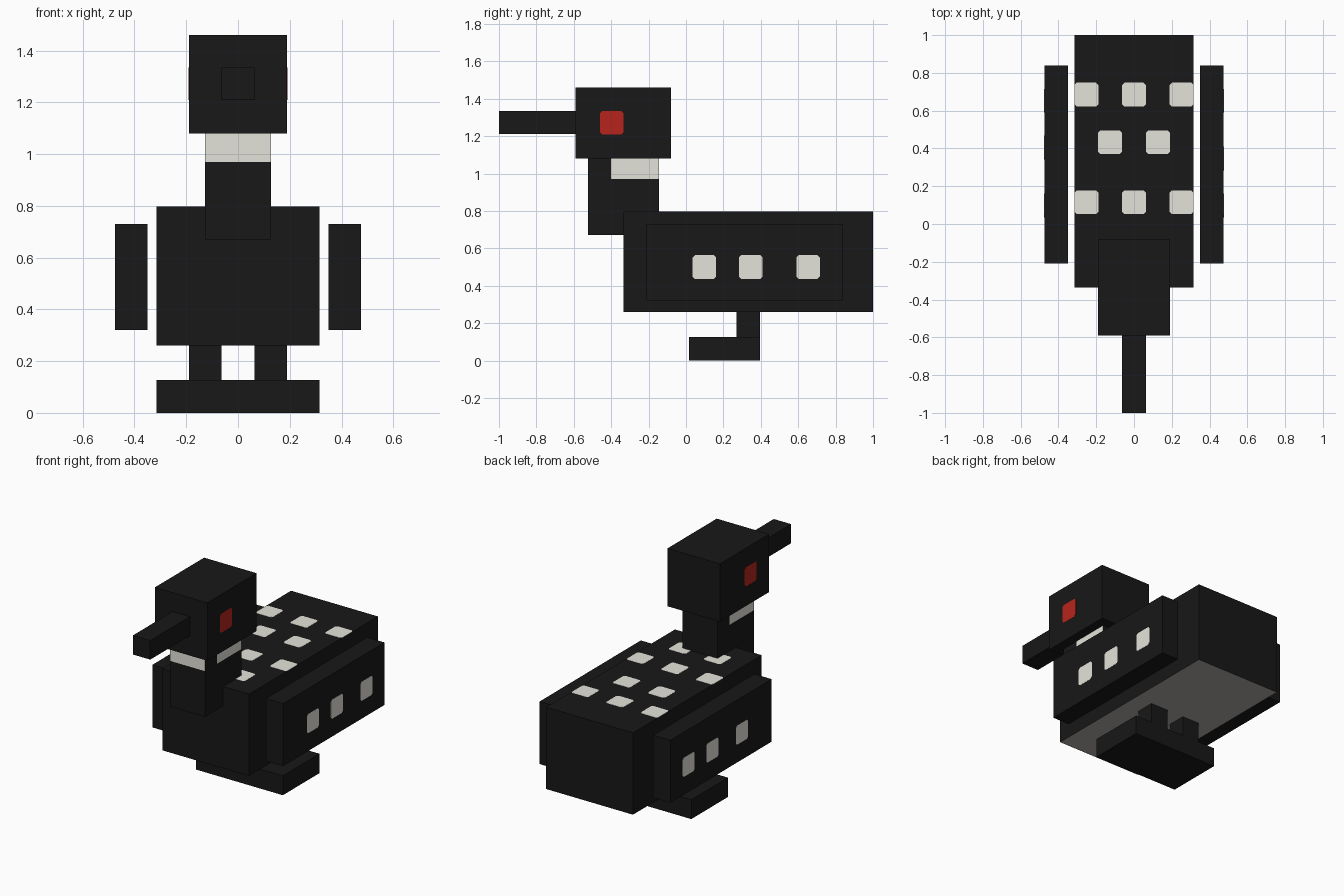
import bpy, bmesh
from mathutils import Vector

cube = bpy.data.objects.get("Cube")
if cube:
    bpy.data.objects.remove(cube, do_unlink=True)


def material(name, rgb):
    m = bpy.data.materials.new(name)
    m.use_nodes = True
    m.diffuse_color = (*rgb, 1)
    bsdf = next(n for n in m.node_tree.nodes if n.type == 'BSDF_PRINCIPLED')
    bsdf.inputs["Base Color"].default_value = (*rgb, 1)
    bsdf.inputs["Roughness"].default_value = 0.9
    return m


black = material("black", (0.009, 0.009, 0.009))
white = material("off white", (0.78, 0.77, 0.7))
grey = material("belly grey", (0.42, 0.405, 0.385))
red = material("eye red", (0.47, 0.018, 0.012))


def finish(name, bm, mats):
    mesh = bpy.data.meshes.new(name)
    bm.to_mesh(mesh)
    bm.free()
    for m in mats:
        mesh.materials.append(m)
    ob = bpy.data.objects.new(name, mesh)
    bpy.context.collection.objects.link(ob)
    return ob


def box(name, x, y, z, mats=(black,), cuts=(), rule=None):
    """Box from (min, max) pairs; cuts are (point, normal) planes, rule picks second-colour faces."""
    bm = bmesh.new()
    bmesh.ops.create_cube(bm, size=1)
    for v in bm.verts:
        v.co = Vector([sum(r) / 2 + c * (r[1] - r[0]) for c, r in zip(v.co, (x, y, z))])
    for point, normal in cuts:
        bmesh.ops.bisect_plane(bm, geom=bm.verts[:] + bm.edges[:] + bm.faces[:],
                               plane_co=point, plane_no=normal)
    bm.normal_update()
    for f in bm.faces:
        f.material_index = int(bool(rule and rule(f)))
    return finish(name, bm, mats)


def spot(name, centre, axis, mat, corner=0.012, half=0.063, lift=0.001):
    """Thin square plate with clipped corners, lying across the given axis."""
    bm = bmesh.new()
    a, b = half, half - corner
    ring = [(a, b), (b, a), (-b, a), (-a, b), (-a, -b), (-b, -a), (b, -a), (a, -b)]
    to_co = {'X': lambda u, v: Vector((0, u, v)), 'Z': lambda u, v: Vector((u, v, 0))}[axis]
    push = Vector((1, 0, 0)) if axis == 'X' else Vector((0, 0, 1))
    if axis == 'X' and centre[0] < 0:
        push = -push
    c = Vector(centre)
    face = bm.faces.new([bm.verts.new(c + to_co(u, v) - push * lift) for u, v in ring])
    out = bmesh.ops.extrude_face_region(bm, geom=[face])["geom"]
    for v in out:
        if isinstance(v, bmesh.types.BMVert):
            v.co += push * lift * 2
    bmesh.ops.recalc_face_normals(bm, faces=bm.faces)
    return finish(name, bm, [mat])


def is_collar(f):
    """Front of the neck top, plus the front half on the right and the rear half on the left."""
    c = f.calc_center_median()
    if c.z < 0.97 or abs(f.normal.z) > 0.5:
        return False
    if f.normal.x > 0.5:
        return c.y > -0.4
    if f.normal.x < -0.5:
        return c.y < -0.27
    return f.normal.y < 0


# Body with pale underside
box("body", (-0.315, 0.315), (-0.335, 1), (0.26, 0.797), (black, grey),
    rule=lambda f: f.normal.z < -0.5)

# Neck with its collar
box("neck", (-0.127, 0.127), (-0.525, -0.145), (0.67, 1.08), (black, white),
    cuts=[((0, 0, 0.97), (0, 0, 1)), ((0, -0.27, 0), (0, 1, 0)), ((0, -0.4, 0), (0, 1, 0))],
    rule=is_collar)

# Head and beak
box("head", (-0.19, 0.19), (-0.59, -0.08), (1.08, 1.46))
box("beak", (-0.063, 0.063), (-1, -0.59), (1.21, 1.335))

# Feet
box("feet", (-0.315, 0.315), (0.015, 0.395), (0, 0.127))

# Mirrored wings, legs and eyes; the middle wing spot differs by side
for side, s, middle in (("left", 1, 0.346), ("right", -1, 0.405)):
    def span(a, b):
        return tuple(sorted((s * a, s * b)))
    box(side + "_wing", span(0.35, 0.475), (-0.21, 0.84), (0.32, 0.73))
    box(side + "_leg", span(0.063, 0.19), (0.27, 0.395), (0.127, 0.26))
    spot(side + "_eye", (s * 0.19, -0.397, 1.272), 'X', red)
    for i, y in enumerate((0.098, middle, 0.653)):
        spot(f"{side}_wing_spot_{i + 1}", (s * 0.475, y, 0.5), 'X', white)

# Staggered rows of spots on the back
outer, inner = (-0.252, 0, 0.252), (-0.127, 0.127)
for r, (y, xs) in enumerate(((0.685, outer), (0.433, inner), (0.115, outer), (-0.145, inner))):
    for i, x in enumerate(xs):
        spot(f"back_spot_{r + 1}_{i + 1}", (x, y, 0.797), 'Z', white)
